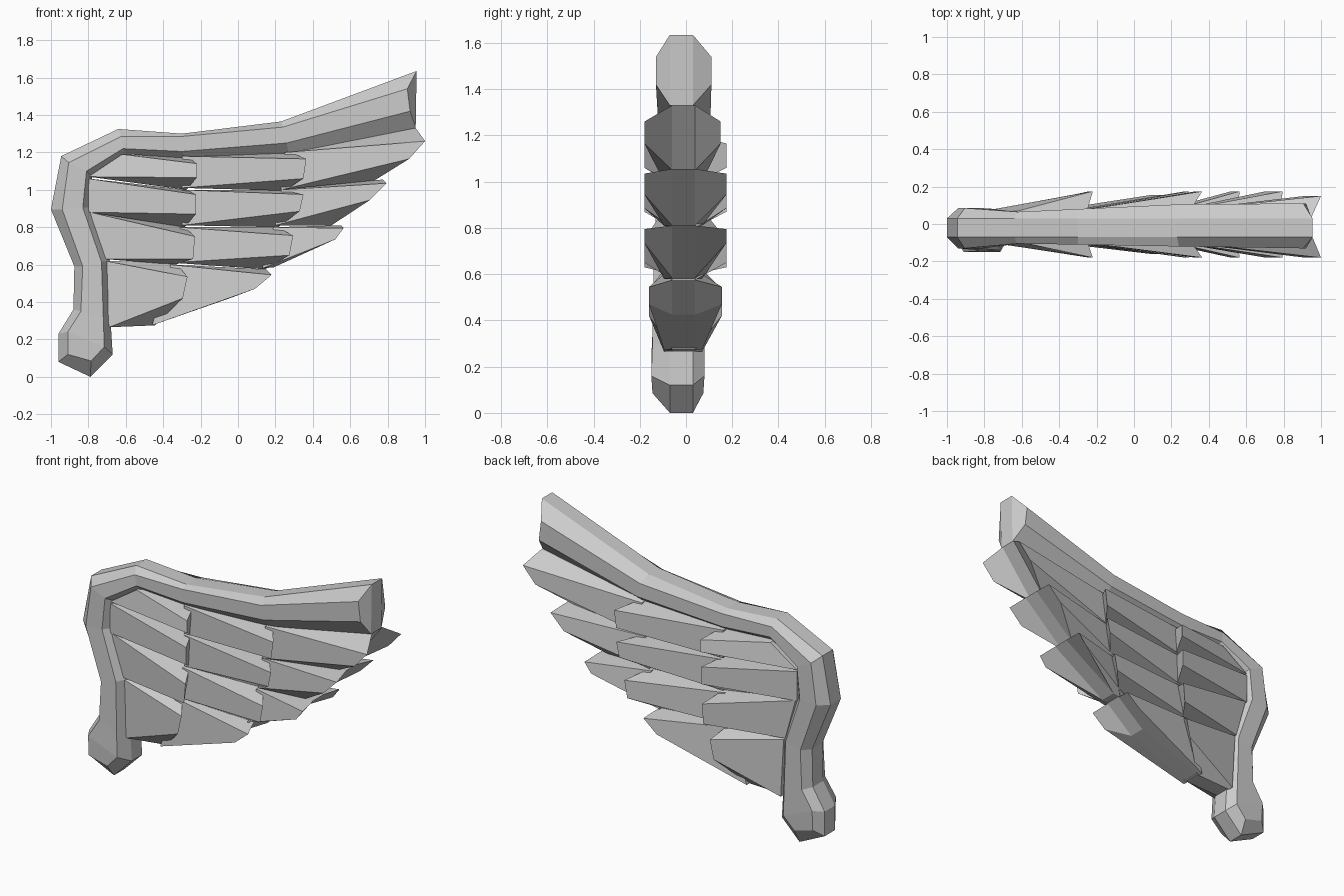
import bpy, bmesh


def loft(name, stations):
    """Each station: four (x, z) points from outer to inner edge, then
    side y front/back and edge y front/back. Gives an eight-sided section."""
    bm = bmesh.new()
    rings = []
    for (o, o2, i2, i, yf, yb, ef, eb) in stations:
        ring = [(o, ef), (o2, yf), (i2, yf), (i, ef), (i, eb), (i2, yb), (o2, yb), (o, eb)]
        rings.append([bm.verts.new((p[0], y, p[1])) for p, y in ring])
    for a, b in zip(rings, rings[1:]):
        for k in range(8):
            n = (k + 1) % 8
            bm.faces.new((a[k], a[n], b[n], b[k]))
    # faceted end caps: front bevel, middle strip, back bevel
    for r in (rings[0], rings[-1]):
        bm.faces.new(r[0:4])
        bm.faces.new((r[0], r[3], r[4], r[7]))
        bm.faces.new(r[4:8])
    bmesh.ops.recalc_face_normals(bm, faces=bm.faces)
    mesh = bpy.data.meshes.new(name)
    bm.to_mesh(mesh)
    bm.free()
    ob = bpy.data.objects.new(name, mesh)
    bpy.context.collection.objects.link(ob)
    return ob


# Bony leading edge, from the knob at the bottom to the wing tip
E = (-.07, .03)
loft("wing_frame", [
    ((-.96, .08), (-.91, .12), (-.785, .085), (-.79, 0), -.145, .075, *E),
    ((-.96, .23), (-.91, .24), (-.715, .16), (-.67, .12), -.15, .08, *E),
    ((-.88, .36), (-.84, .35), (-.72, .305), (-.68, .28), -.145, .08, *E),
    ((-.875, .59), (-.83, .59), (-.73, .615), (-.685, .62), -.14, .08, *E),
    ((-1, .895), (-.94, .895), (-.83, .905), (-.785, .905), -.13, .085, *E),
    ((-.945, 1.18), (-.905, 1.145), (-.81, 1.10), (-.78, 1.07), -.13, .085, *E),
    ((-.64, 1.325), (-.625, 1.285), (-.615, 1.22), (-.60, 1.19), -.105, .065, *E),
    ((-.30, 1.30), (-.30, 1.285), (-.30, 1.205), (-.28, 1.17), -.11, .08, *E),
    ((.23, 1.365), (.24, 1.335), (.26, 1.25), (.27, 1.195), -.12, .105, *E),
    ((.955, 1.635), (.905, 1.54), (.92, 1.42), (.95, 1.33), -.13, .11, *E),
])

# Feathers: root top, root bottom, then the four points of the flared end
LAYERS = {
    "short_feather": [
        ((-.62, 1.19), (-.80, 1.07), (-.26, 1.17), (-.22, 1.14), (-.22, 1.065), (-.275, 1.0)),
        ((-.80, 1.06), (-.80, .88), (-.275, 1.0), (-.225, .975), (-.225, .87), (-.285, .80)),
        ((-.79, .88), (-.72, .63), (-.285, .80), (-.23, .75), (-.24, .63), (-.335, .60)),
        ((-.71, .62), (-.69, .265), (-.335, .61), (-.27, .535), (-.295, .42), (-.445, .275)),
    ],
    "middle_feather": [
        ((-.30, 1.18), (-.30, 1.01), (.28, 1.20), (.365, 1.165), (.35, 1.06), (.25, .995)),
        ((-.30, 1.0), (-.30, .81), (.25, .995), (.35, .975), (.33, .885), (.215, .80)),
        ((-.31, .80), (-.35, .61), (.21, .80), (.295, .755), (.275, .65), (.145, .575)),
        ((-.36, .60), (-.46, .275), (.15, .575), (.18, .545), (.09, .47), (-.03, .425)),
    ],
    "long_feather": [
        ((.25, 1.20), (.23, 1.0), (.95, 1.33), (1.0, 1.26), (.915, 1.165), (.73, 1.05)),
        ((.23, 1.0), (.20, .81), (.775, 1.055), (.795, 1.035), (.705, .945), (.50, .81)),
        ((.19, .80), (.13, .58), (.55, .81), (.565, .795), (.52, .735), (.19, .585)),
    ],
}
for name, rows in LAYERS.items():
    for n, (top, low, a, b, c, d) in enumerate(rows, 1):
        back = .15 if (name, n) == ("long_feather", 1) else .175
        loft(f"{name}_{n}", [
            (top, top, low, low, -.095, .07, -.06, .04),
            (a, b, c, d, -.18 if n < 4 else -.16, back if n < 4 else .155, -.06, .04),
        ])
